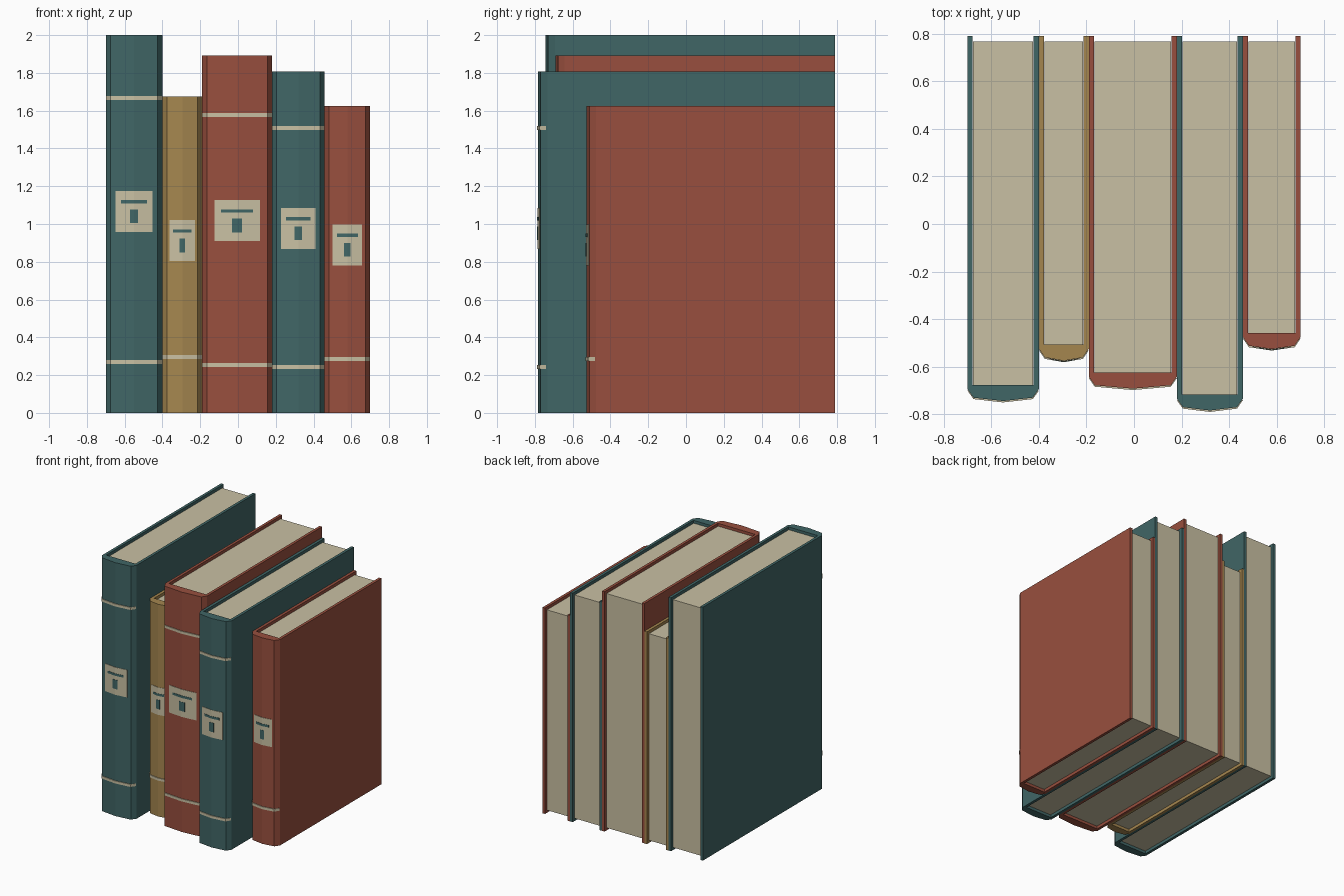
import bpy, bmesh

if "Cube" in bpy.data.objects:
    bpy.data.objects.remove(bpy.data.objects["Cube"])

BACK = 0.79      # rear edge of every cover
BOARD = 0.022    # cover board thickness
LIP = 0.022      # how far boards overhang the pages


def lin(c):
    return tuple((v / 255 / 12.92 if v < 11 else ((v / 255 + 0.055) / 1.055) ** 2.4) for v in c) + (1,)


def material(name, rgb):
    m = bpy.data.materials.new(name)
    m.diffuse_color = lin(rgb)
    m.use_nodes = True
    m.node_tree.nodes["Principled BSDF"].inputs["Base Color"].default_value = m.diffuse_color
    return m


TEAL = material("teal", (64, 102, 102))
RED = material("brick red", (152, 79, 62))
OCHRE = material("ochre", (165, 134, 79))
CREAM = material("cream", (201, 192, 163))


def prism(name, outline, z0, z1, mat):
    """Extrude a closed xy outline from z0 to z1."""
    bm = bmesh.new()
    face = bm.faces.new([bm.verts.new((x, y, z0)) for x, y in outline])
    top = bmesh.ops.extrude_face_region(bm, geom=[face])["geom"]
    bmesh.ops.translate(bm, vec=(0, 0, z1 - z0),
                        verts=[v for v in top if isinstance(v, bmesh.types.BMVert)])
    bmesh.ops.recalc_face_normals(bm, faces=bm.faces)
    mesh = bpy.data.meshes.new(name)
    bm.to_mesh(mesh)
    bm.free()
    mesh.materials.append(mat)
    obj = bpy.data.objects.new(name, mesh)
    bpy.context.collection.objects.link(obj)


def book(n, x0, x1, height, front, mat, bands, label_z):
    mid, w = (x0 + x1) / 2, x1 - x0
    inner = front + 0.068
    # gently pointed spine, left to right
    spine = [(x0, front + 0.05), (x0 + 0.025, front + 0.014), (mid, front),
             (x1 - 0.025, front + 0.014), (x1, front + 0.05)]

    # cover: both boards and spine as one U-shaped profile
    prism(f"cover_{n}", spine + [(x1, BACK), (x1 - BOARD, BACK), (x1 - BOARD, inner),
                                 (x0 + BOARD, inner), (x0 + BOARD, BACK), (x0, BACK)],
          0, height, mat)

    # page block
    a, b = x0 + BOARD + 0.002, x1 - BOARD - 0.002
    prism(f"pages_{n}", [(a, inner), (b, inner), (b, BACK - 0.022), (a, BACK - 0.022)],
          LIP, height - LIP, CREAM)

    # raised spine bands
    for i, z in enumerate(bands):
        prism(f"spine_band_{n}_{i + 1}", [(x, y - 0.006) for x, y in spine],
              z - 0.01, z + 0.01, CREAM)

    # thin plates folded over the spine ridge
    slope = 0.014 / (w / 2 - 0.025)

    def plate(name, width, z, h, out, plate_mat):
        half = width / 2
        edge = front + slope * half
        prism(name, [(mid - half, edge - out), (mid, front - out), (mid + half, edge - out),
                     (mid + half, edge + 0.002), (mid, front + 0.002), (mid - half, edge + 0.002)],
              z - h / 2, z + h / 2, plate_mat)

    plate(f"label_{n}", 0.65 * w, label_z, 0.217, 0.003, CREAM)
    plate(f"label_bar_{n}", 0.46 * w, label_z + 0.051, 0.018, 0.005, TEAL)
    plate(f"label_stem_{n}", 0.14 * w, label_z - 0.026, 0.072, 0.005, TEAL)


# x0, x1, height, spine front, cover colour, band heights, label height
BOOKS = [
    (-0.70, -0.40, 2.0, -0.744, TEAL, (1.667, 0.27), 1.067),
    (-0.40, -0.19, 1.675, -0.575, OCHRE, (0.296,), 0.912),
    (-0.19, 0.18, 1.893, -0.692, RED, (1.577, 0.254), 1.018),
    (0.18, 0.458, 1.807, -0.784, TEAL, (1.508, 0.243), 0.977),
    (0.458, 0.70, 1.625, -0.526, RED, (0.286,), 0.889),
]
for n, spec in enumerate(BOOKS, 1):
    book(n, *spec)
